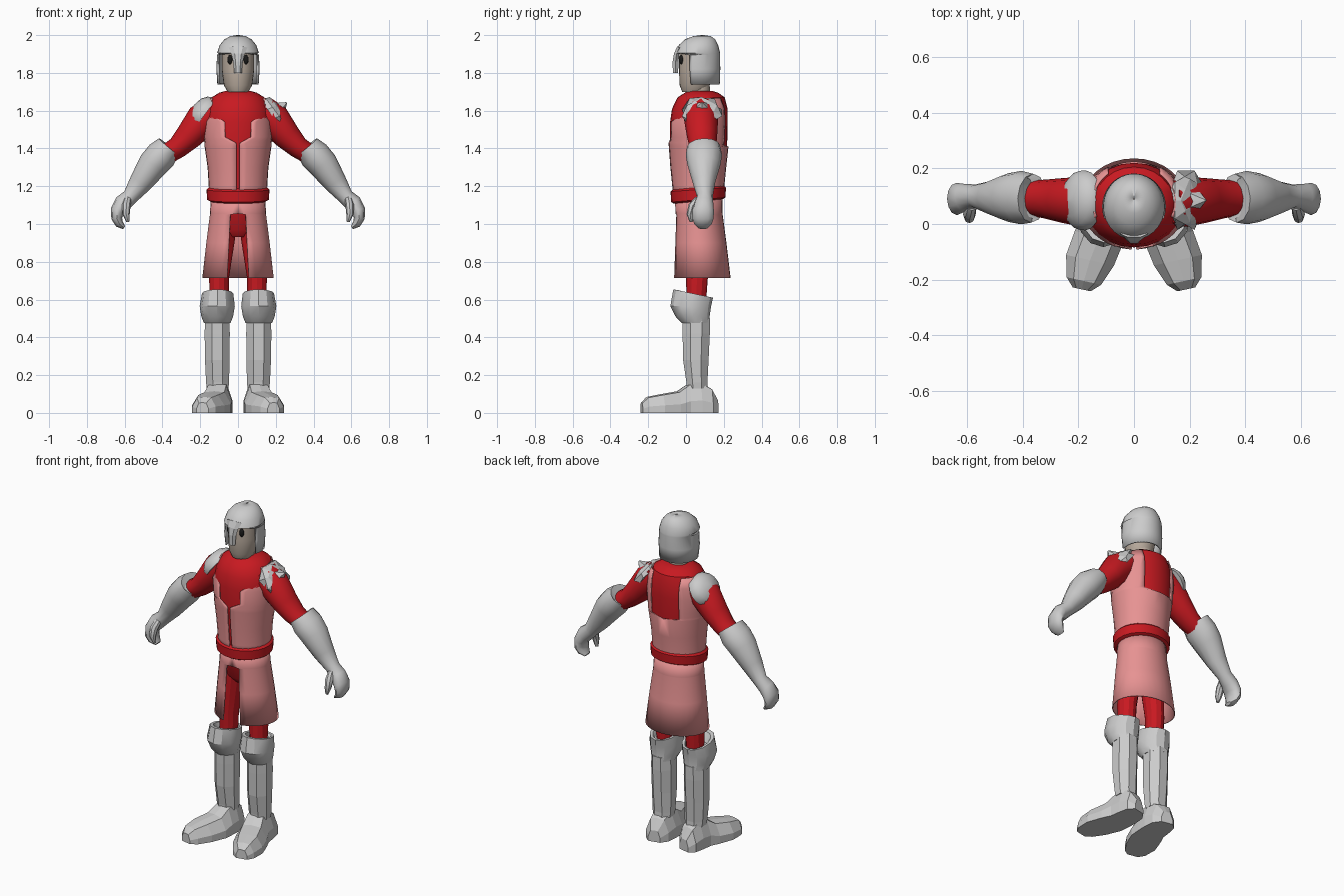
import bpy, bmesh, math
from mathutils import Vector, Matrix

COLORS = {"red": (0.58, 0.01, 0.015, 1), "pink": (0.80, 0.29, 0.29, 1),
          "skin": (0.50, 0.42, 0.35, 1), "black": (0.01, 0.01, 0.01, 1)}
MATS = {}


def finish(name, bm, color=None, mirror=False, thick=0, angle=35):
    """Turn a bmesh into a named, coloured, optionally mirrored object."""
    bmesh.ops.recalc_face_normals(bm, faces=bm.faces)
    me = bpy.data.meshes.new(name)
    bm.to_mesh(me)
    bm.free()
    ob = bpy.data.objects.new(name, me)
    bpy.context.collection.objects.link(ob)
    if angle:
        me.shade_smooth()
        me.set_sharp_from_angle(angle=math.radians(angle))
    if color:
        if color not in MATS:
            MATS[color] = bpy.data.materials.new(color)
            MATS[color].diffuse_color = COLORS[color]
        me.materials.append(MATS[color])
    if mirror:
        ob.modifiers.new("Mirror", "MIRROR").use_clip = True
    if thick:
        mod = ob.modifiers.new("Solidify", "SOLIDIFY")
        mod.thickness, mod.offset = thick, 0
    return ob


def skin_rows(name, rows, wrap=True, **kw):
    """Bridge rows of points; closed rows are capped at both ends."""
    bm = bmesh.new()
    vs = [[bm.verts.new(p) for p in r] for r in rows]
    n = len(rows[0])
    for a, b in zip(vs, vs[1:]):
        for i in range(n if wrap else n - 1):
            j = (i + 1) % n
            bm.faces.new((a[i], a[j], b[j], b[i]))
    if wrap:
        bm.faces.new(vs[0])
        bm.faces.new(vs[-1])
    return finish(name, bm, **kw)


def around(t, z, a, b, cy, cx=0, tilt=0):
    """Point on a horizontal ellipse; t = 0 is the front."""
    return Vector((cx + a * math.sin(t), cy - b * math.cos(t), z + tilt * math.cos(t)))


def stack(name, rings, n=24, **kw):
    """Loft of ellipses (z, rx, ry, cy[, cx[, tilt]])."""
    off = math.pi / n if n <= 8 else 0
    return skin_rows(name, [[around(off + math.tau * i / n, *r) for i in range(n)]
                            for r in rings], **kw)


def wrap_shell(name, rows, n=14, grow=0, **kw):
    """Open mirrored shell: rows are (front angle, back angle, ellipse)."""
    pts = []
    for t0, t1, (z, a, b, cy) in rows:
        pts.append([around(t0 + (t1 - t0) * i / n, z, a + grow, b + grow, cy)
                    for i in range(n + 1)])
    return skin_rows(name, pts, wrap=False, mirror=True, **kw)


def tube(name, path, n=12, star=0, **kw):
    """Tube along (x, y, z, in-plane radius, depth radius)."""
    rows, P = [], [Vector(p[:3]) for p in path]
    for k, p in enumerate(path):
        d = (P[min(k + 1, len(P) - 1)] - P[max(k - 1, 0)]).normalized()
        s = d.cross(Vector((0, 1, 0))).normalized()
        u = s.cross(d)
        row = []
        for i in range(n):
            t = math.tau * i / n
            m = 1 - star * ((i + k) % 2)
            row.append(P[k] + m * (s * p[3] * math.cos(t) + u * p[4] * math.sin(t)))
        rows.append(row)
    return skin_rows(name, rows, **kw)


# Torso and the open vest over it
TORSO = [(1.14, .145, .128, .065), (1.20, .147, .13, .065), (1.30, .153, .14, .065),
         (1.42, .17, .151, .067), (1.54, .18, .152, .068), (1.61, .168, .147, .073),
         (1.67, .14, .125, .08), (1.695, .10, .088, .082), (1.705, .065, .065, .075)]
stack("torso", TORSO, color="red")


def body(z):
    for p, q in zip(TORSO, TORSO[1:]):
        if p[0] <= z <= q[0]:
            f = (z - p[0]) / (q[0] - p[0])
            return tuple(u + (v - u) * f for u, v in zip(p, q))


# z, half width of the front gap, half width of the back gap
vest = [(1.15, .008, 0), (1.20, .008, 0), (1.30, .008, 0), (1.41, .008, 0), (1.418, .008, .09),
        (1.43, .01, .09), (1.46, .066, .09), (1.54, .068, .09), (1.61, .155, .09), (1.665, .13, .09)]
wrap_shell("vest", [(math.asin(f / body(z)[1]), math.pi - math.asin(g / body(z)[1]), body(z))
                    for z, f, g in vest], grow=.005, color="pink", thick=.006)

# Belt
stack("belt", [(1.12, .148, .13, .065, 0, -.012), (1.128, .163, .143, .065, 0, -.012),
               (1.182, .167, .147, .065, 0, -.01), (1.198, .15, .13, .065, 0, -.01)], color="red")

# Skirt with a front slit, trousers underneath
wrap_shell("skirt", [(0, math.pi, (1.14, .14, .122, .067)), (0, math.pi, (1.055, .146, .122, .069)),
                     (.28, math.pi, (1.05, .146, .122, .069)), (.29, math.pi, (.90, .165, .135, .076)),
                     (.31, math.pi, (.715, .186, .150, .083))], color="pink", thick=.006)
stack("hips", [(.93, .06, .05, .06), (.97, .115, .085, .06), (1.14, .13, .115, .065)],
      n=16, color="red")
stack("trouser_leg", [(.60, .05, .052, .055, .10), (.72, .053, .058, .058, .10),
                      (.92, .062, .072, .06, .078), (1.0, .06, .075, .06, .07)],
      n=12, color="red", mirror=False, angle=20).modifiers.new("Mirror", "MIRROR")

# Leg armour
stack("greave", [(.13, .062, .06, .06, .108), (.16, .066, .06, .058, .108),
                 (.28, .070, .073, .052, .11), (.42, .072, .078, .054, .11),
                 (.50, .070, .078, .054, .11)], n=8, mirror=True, angle=0)
stack("knee_guard", [(.475, .070, .075, .052, .11), (.51, .084, .09, .035, .11),
                     (.565, .093, .108, .025, .11), (.632, .083, .105, .038, .108, .022),
                     (.630, .066, .085, .042, .108, .02), (.60, .055, .065, .05, .105)],
      n=12, mirror=True, angle=30)

# Boots: flat-soled sections from heel to toe (x, y, half width, height)
sole = [(-1, 0), (-1, .4), (-.6, .95), (0, 1), (.6, .95), (1, .4), (1, 0)]
boot = [(.10, .165, .035, .07), (.102, .13, .066, .13), (.105, .07, .075, .165),
        (.11, .01, .078, .155), (.125, -.045, .088, .115), (.158, -.13, .086, .10),
        (.18, -.205, .062, .085), (.188, -.235, .032, .055)]
skin_rows("boot", [[Vector((x + w * u, y + .22 * w * u, h * v)) for u, v in sole]
                   for x, y, w, h in boot], mirror=True, angle=0)

# Arms
tube("sleeve", [(.12, .08, 1.60, .085, .085), (.19, .08, 1.55, .09, .09), (.26, .085, 1.465, .073, .08),
                (.32, .09, 1.405, .058, .07), (.39, .095, 1.36, .052, .06)], color="red", mirror=True)
tube("gauntlet", [(.38, .093, 1.395, .054, .07), (.366, .093, 1.41, .068, .088),
                  (.405, .095, 1.365, .083, .096), (.45, .095, 1.315, .080, .088),
                  (.515, .095, 1.22, .062, .06), (.57, .10, 1.145, .042, .042),
                  (.61, .095, 1.11, .046, .05), (.637, .09, 1.07, .038, .058),
                  (.642, .09, 1.03, .029, .056), (.628, .09, 1.0, .022, .046),
                  (.603, .09, .98, .009, .025)], mirror=True, angle=45)
tube("thumb", [(.585, .065, 1.13, .02, .02), (.592, .035, 1.095, .023, .024),
               (.592, .022, 1.05, .019, .019), (.582, .028, 1.012, .009, .009)], n=8, mirror=True)

# Shoulder guards: smooth on one side, faceted and spiked on the other
tube("smooth_shoulder_guard", [(-.175, .085, 1.58, .098, .108), (-.195, .085, 1.595, .096, .106),
                               (-.212, .085, 1.608, .083, .09), (-.228, .085, 1.62, .055, .058),
                               (-.236, .085, 1.626, .006, .006)], n=16)
tube("spiked_shoulder_guard", [(.175, .085, 1.58, .105, .112), (.198, .085, 1.597, .106, .112),
                               (.215, .085, 1.61, .078, .082), (.222, .085, 1.615, .04, .042),
                               (.258, .085, 1.642, .004, .004)], n=10, star=.2, angle=0)

# Head
stack("neck", [(1.66, .058, .058, .07), (1.75, .055, .055, .07)], n=16, color="skin")
stack("face", [(1.70, .055, .06, .04), (1.735, .075, .08, .046), (1.82, .086, .09, .053),
               (1.93, .086, .09, .055)], color="skin")
bm = bmesh.new()
bmesh.ops.create_uvsphere(bm, u_segments=12, v_segments=8, radius=1,
                          matrix=Matrix.Translation((.042, -.024, 1.87)) @ Matrix.Diagonal((.014, .012, .025, 1)))
finish("eye", bm, color="black", mirror=True)

# Open-faced helmet with nose guard
wrap_shell("helmet", [(1.2, math.pi, (1.74, .105, .108, .066)), (1.2, math.pi, (1.82, .110, .115, .062)),
                      (1.2, math.pi, (1.898, .107, .114, .062)), (0, math.pi, (1.906, .106, .114, .062)),
                      (0, math.pi, (1.945, .093, .10, .066)), (0, math.pi, (1.975, .068, .076, .075)),
                      (0, math.pi, (1.99, .04, .045, .085)), (0, math.pi, (1.996, .002, .002, .09))],
           thick=.009, angle=40)
tube("nose_guard", [(0, -.035, 1.935, .05, .014), (0, -.05, 1.90, .036, .016),
                    (0, -.055, 1.86, .026, .018), (0, -.056, 1.80, .02, .016)], n=6, angle=0)
